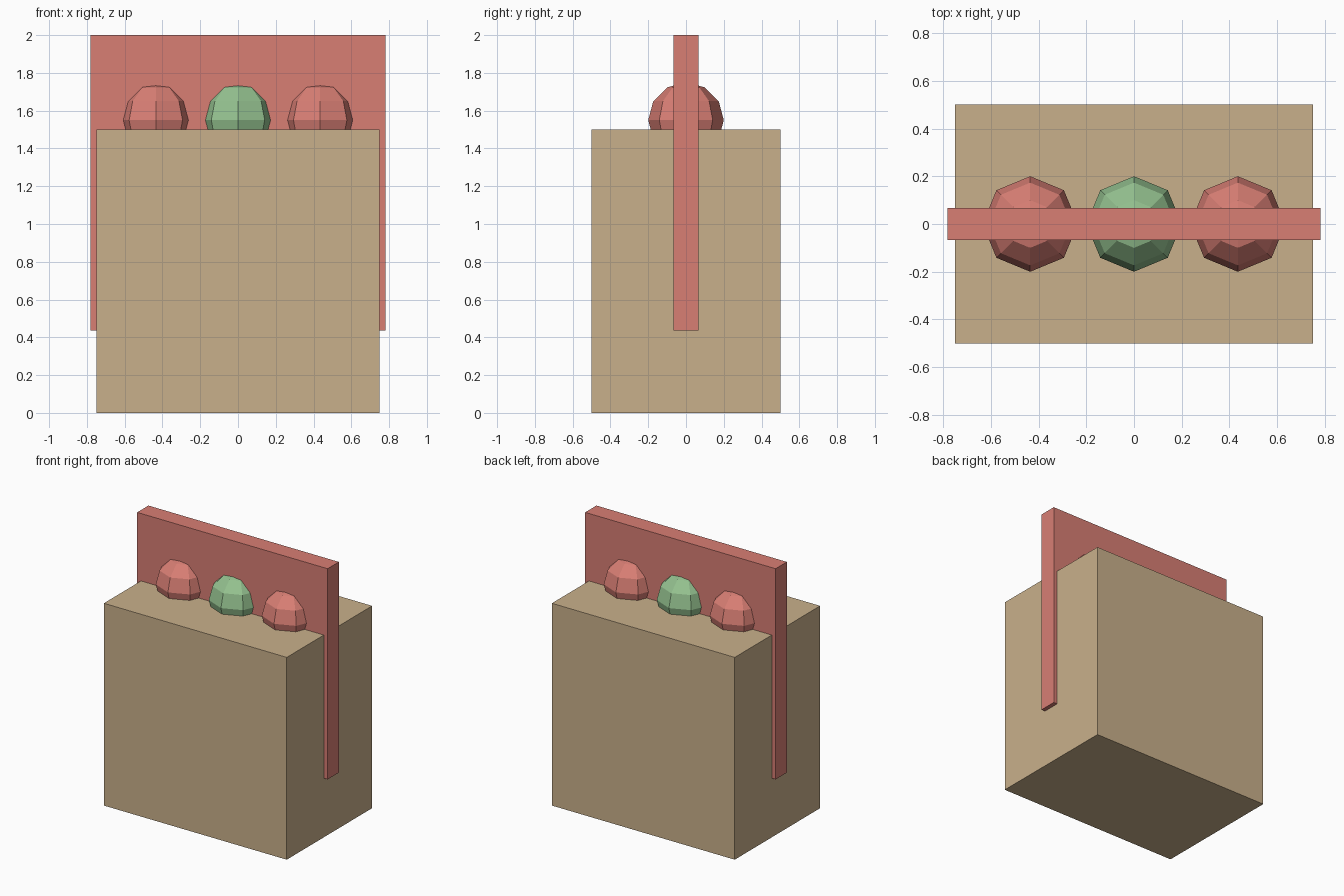
import bpy
import bmesh
from mathutils import Matrix, Vector

default_cube = bpy.data.objects.get("Cube")
if default_cube:
    bpy.data.objects.remove(default_cube, do_unlink=True)


def make_material(name, rgb):
    """Flat material from 0-255 display values, converted to linear."""
    linear = [((c / 255 + 0.055) / 1.055) ** 2.4 for c in rgb]
    mat = bpy.data.materials.new(name)
    mat.use_nodes = True
    mat.diffuse_color = (*linear, 1)
    mat.node_tree.nodes["Principled BSDF"].inputs["Base Color"].default_value = (*linear, 1)
    return mat


def add_object(name, bm, mat):
    mesh = bpy.data.meshes.new(name)
    bm.to_mesh(mesh)
    bm.free()
    mesh.materials.append(mat)
    obj = bpy.data.objects.new(name, mesh)
    bpy.context.collection.objects.link(obj)
    return obj


def add_box(name, size, bottom, mat):
    """Box centred on x and y, standing at the given height."""
    bm = bmesh.new()
    place = Matrix.Translation((0, 0, bottom + size[2] / 2)) @ Matrix.Diagonal((*size, 1))
    bmesh.ops.create_cube(bm, size=1, matrix=place)
    return add_object(name, bm, mat)


def add_knob(name, x, mat):
    """Low-poly ball half sunk into the body."""
    bm = bmesh.new()
    bmesh.ops.create_uvsphere(bm, u_segments=8, v_segments=6, radius=0.2)
    obj = add_object(name, bm, mat)
    obj.location = Vector((x, 0, 1.55))
    return obj


tan = make_material("tan", (201, 176, 139))
red = make_material("soft red", (216, 126, 116))
green = make_material("soft green", (148, 193, 143))

# Block body with the upright panel running through it
add_box("body", (1.5, 1.0, 1.5), 0, tan)
add_box("panel", (1.5625, 0.132, 1.5625), 0.4375, red)

# Row of knobs along the top, centred in the panel
for name, x, mat in (("right_knob", -0.435, red),
                     ("middle_knob", 0, green),
                     ("left_knob", 0.435, red)):
    add_knob(name, x, mat)
